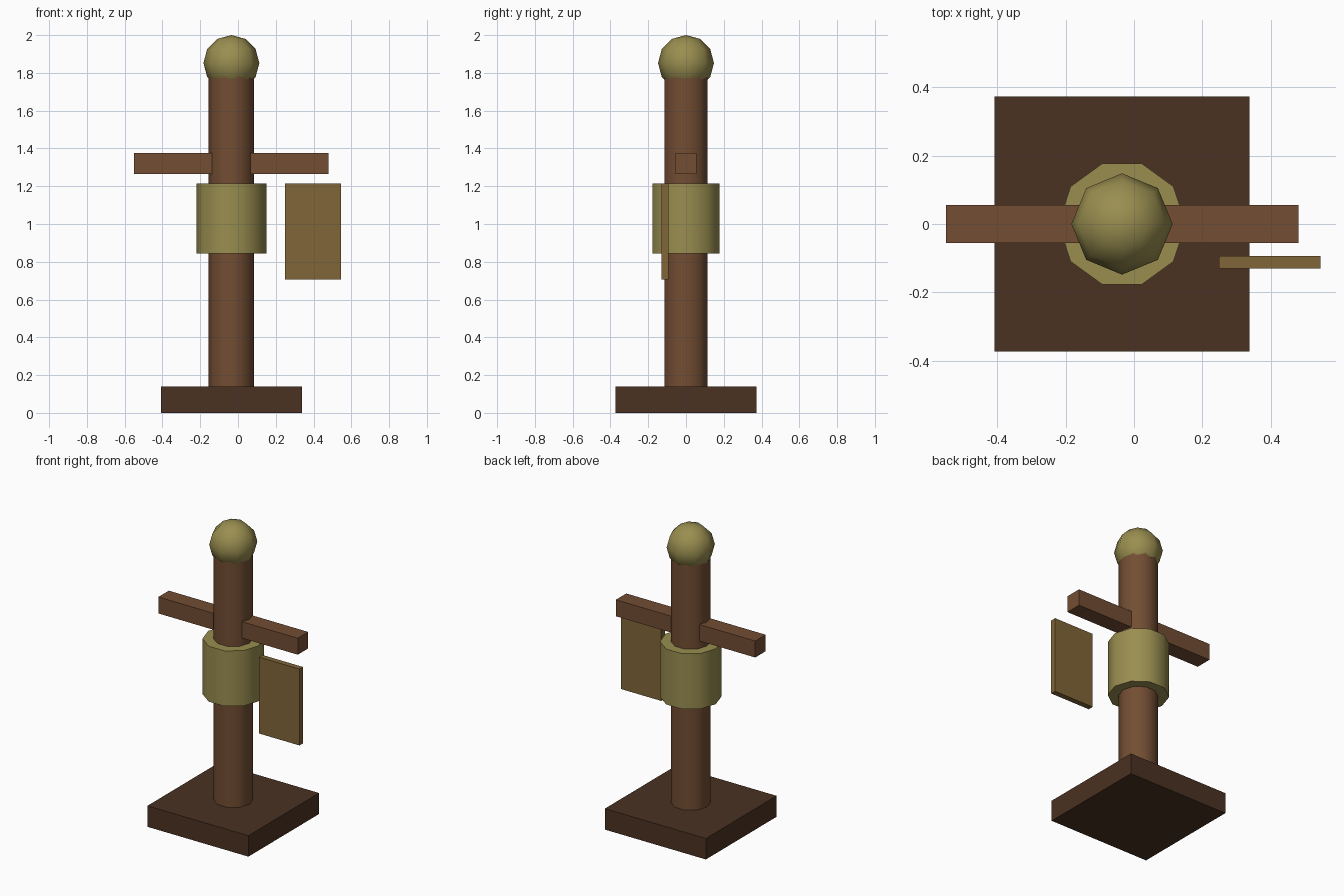
import bpy
from math import radians

if "Cube" in bpy.data.objects:
    bpy.data.objects.remove(bpy.data.objects["Cube"])

CX = -0.035  # post axis


def material(name, rgb):
    m = bpy.data.materials.new(name)
    m.diffuse_color = (*rgb, 1)
    m.use_nodes = True
    m.node_tree.nodes["Principled BSDF"].inputs["Base Color"].default_value = m.diffuse_color
    return m


dark_wood = material("dark_wood", (0.07, 0.032, 0.016))
wood = material("wood", (0.17, 0.075, 0.033))
straw = material("straw", (0.32, 0.27, 0.08))
board_wood = material("board_wood", (0.22, 0.133, 0.04))


def finish(name, mat, smooth=False):
    ob = bpy.context.object
    ob.name = name
    ob.data.materials.append(mat)
    bpy.ops.object.transform_apply(location=False, rotation=True, scale=True)
    if smooth:
        bpy.ops.object.shade_smooth_by_angle(angle=radians(50))
    return ob


def box(name, lo, hi, mat):
    bpy.ops.mesh.primitive_cube_add(
        size=1, location=[(a + b) / 2 for a, b in zip(lo, hi)])
    bpy.context.object.scale = [b - a for a, b in zip(lo, hi)]
    return finish(name, mat)


def column(name, radius, z0, z1, mat):
    # ten sides, with a corner on the x axis
    bpy.ops.mesh.primitive_cylinder_add(
        vertices=10, radius=radius, depth=z1 - z0,
        location=(CX, 0, (z0 + z1) / 2), rotation=(0, 0, radians(90)))
    return finish(name, mat, True)


# Square foot and upright
box("base", (-0.408, -0.373, 0), (0.338, 0.373, 0.14), dark_wood)
column("post", 0.12, 0.14, 1.80, wood)

# Straw wrapping around the post
column("straw_wrap", 0.186, 0.845, 1.215, straw)

# Cross beam through the post
box("cross_arm", (-0.55, -0.055, 1.265), (0.48, 0.055, 1.375), wood)

# Round head
bpy.ops.mesh.primitive_uv_sphere_add(
    segments=8, ring_count=6, radius=0.148, location=(CX, 0, 1.852))
finish("head", straw, True)

# Flat board beside the arm
box("shield_board", (0.248, -0.13, 0.705), (0.545, -0.093, 1.215), board_wood)
